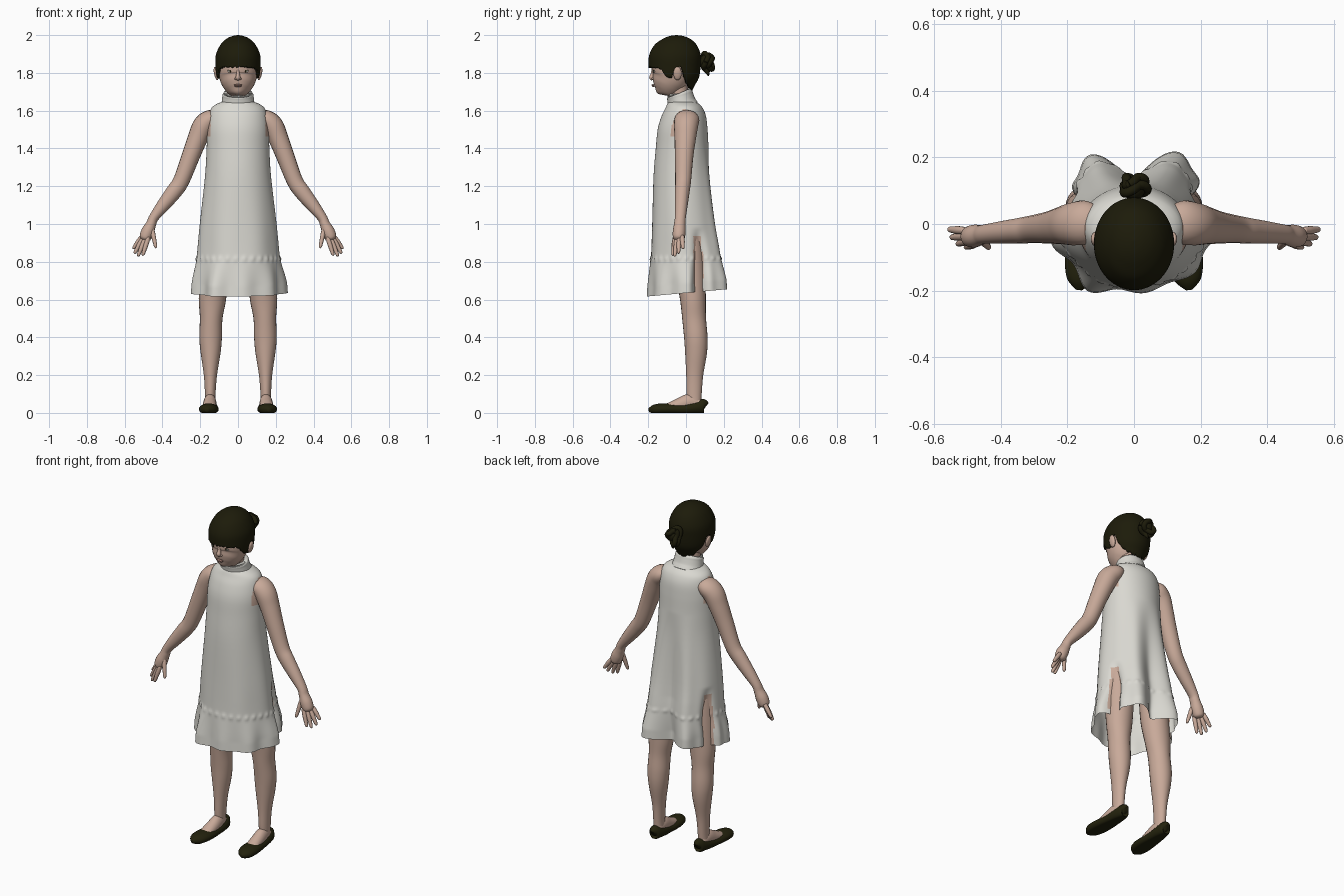
import bpy, bmesh, math, random
from mathutils import Vector, Matrix

random.seed(4)
if "Cube" in bpy.data.objects:
    bpy.data.objects.remove(bpy.data.objects["Cube"])


def material(name, rgb):
    m = bpy.data.materials.new(name)
    m.use_nodes = True
    m.diffuse_color = (*rgb, 1)
    bsdf = m.node_tree.nodes["Principled BSDF"]
    bsdf.inputs["Base Color"].default_value = (*rgb, 1)
    bsdf.inputs["Roughness"].default_value = 0.8
    return m


SKIN = material("skin", (.58, .40, .32))
CLOTH = material("ivory cloth", (.70, .69, .64))
HAIR = material("dark brown hair", (.012, .011, .003))
SHOE = material("dark shoe", (.017, .016, .004))
LIP = material("lip pink", (.47, .27, .22))
WHITE = material("eye white", (.58, .54, .50))


def finish(bm, name, mats, mirror=False, rule=None):
    """Turn a bmesh into a smooth object, optionally mirrored and recoloured."""
    bmesh.ops.recalc_face_normals(bm, faces=bm.faces)
    for f in bm.faces:
        f.smooth = True
        if rule:
            f.material_index = rule(f.calc_center_median())
    mesh = bpy.data.meshes.new(name)
    bm.to_mesh(mesh)
    bm.free()
    ob = bpy.data.objects.new(name, mesh)
    bpy.context.collection.objects.link(ob)
    for m in mats:
        mesh.materials.append(m)
    if mirror:
        ob.modifiers.new("mirror", 'MIRROR').use_mirror_merge = False
    return ob


def smooth(keys, steps=6):
    """Catmull-Rom interpolation of tuples."""
    pts = [Vector(k) for k in keys]
    pts = [pts[0]] + pts + [pts[-1]]
    out = []
    for a, b, c, d in zip(pts, pts[1:], pts[2:], pts[3:]):
        for i in range(steps):
            t = i / steps
            out.append(b + (c - a) * (t / 2) + (a * 2 - b * 5 + c * 4 - d) * (t * t / 2)
                       + (b * 3 - a - c * 3 + d) * (t ** 3 / 2))
    return out + [pts[-1]]


def at(table, h):
    """Linear look-up in rows sorted by their first value."""
    for a, b in zip(table, table[1:]):
        if a[0] <= h <= b[0]:
            k = (h - a[0]) / max(b[0] - a[0], 1e-9)
            return [p + (q - p) * k for p, q in zip(a, b)]
    return list(table[0] if h < table[0][0] else table[-1])


def skin_rows(rows, caps=(True, True)):
    """Bridge closed rows of points with quads."""
    bm = bmesh.new()
    vs = [[bm.verts.new(p) for p in row] for row in rows]
    n = len(vs[0])
    for a, b in zip(vs, vs[1:]):
        for i in range(n):
            bm.faces.new((a[i], a[(i + 1) % n], b[(i + 1) % n], b[i]))
    for cap, row in zip(caps, (vs[0], vs[-1])):
        if cap:
            bm.faces.new(row)
    return bm


def tube(name, keys, mat, ref=(0, 1, 0), n=20, mirror=False, floor=False):
    """Elliptical tube through keys of (x, y, z, width radius, depth radius)."""
    dense = smooth(keys)
    rows = []
    for i, k in enumerate(dense):
        a, b = dense[max(i - 1, 0)], dense[min(i + 1, len(dense) - 1)]
        t = Vector((b - a)[:3]).normalized()
        u = Vector(ref).cross(t).normalized()
        v = t.cross(u)
        row = []
        for j in range(n):
            th = math.tau * j / n
            p = Vector(k[:3]) + u * k[3] * math.cos(th) + v * k[4] * math.sin(th)
            if floor:
                p.z = max(p.z, 0)
            row.append(p)
        rows.append(row)
    return finish(skin_rows(rows), name, [mat], mirror)


def ball(name, loc, scale, mat, mirror=False, tilt=0):
    bm = bmesh.new()
    mx = Matrix.Translation(loc) @ Matrix.Rotation(tilt, 4, 'Y') @ Matrix.Diagonal((*scale, 1))
    bmesh.ops.create_uvsphere(bm, u_segments=16, v_segments=10, radius=1, matrix=mx)
    return finish(bm, name, [mat], mirror)


# Dress: body, gathered ruffle, rear folds, and openings at the rear of each thigh
dress_keys = smooth([(.60, 0, .246, .204), (.70, 0, .238, .198), (.80, 0, .222, .190),
                     (.84, 0, .218, .186), (1.0, -.01, .203, .17), (1.25, -.02, .175, .152),
                     (1.4, -.02, .166, .14), (1.5, -.018, .164, .132), (1.57, -.012, .155, .118),
                     (1.615, -.01, .140, .098), (1.638, -.016, .108, .082), (1.65, -.02, .076, .068)])


def bump(x, centre, width):
    return math.exp(-((x - centre) / width) ** 2)


def ramp(h, top, length):
    return max(0, min(1, (top - h) / length))


def dress_point(th, h):
    _, cy, rx, ry = at(dress_keys, h)
    fold, body = ramp(h, .83, .16), ramp(h, 1.4, .5)
    left = math.cos(th) > 0
    side = math.degrees(math.asin(max(-1, min(1, math.sin(th)))))
    s = 1 + .012 * math.cos(7 * th + 1) * ramp(h, 1.3, .4)
    s += fold * (.04 * math.cos(9 * th + .6) + .07 * bump(side, 6, 7))
    s += bump(side, 62, 13) * (.12 * body + (.13 if left else .03) * fold)
    s -= bump(side, 90, 17) * (.24 * body + .08 * fold)
    s += 0 if left else fold * .11 * bump(side, -63, 11)
    s += bump(h, .815, .012) * (.012 + .018 * math.cos(31 * th))
    s -= bump(side, 25, 9) * .28 * ramp(h, .98, .22)
    y = cy + ry * s * math.sin(th)
    return Vector((rx * s * math.cos(th), y, h + fold * .09 * (y + .2)))


def dress_colour(c):
    if c.z > 1.46 and abs(c.x) > .145:
        return 1
    strip = .04 < c.y < .088 - .01 * (c.z > .85) and c.z < .94 and .1 < abs(c.x) < .215
    return int(strip)


N = 144
levels = [.617 + (1.65 - .617) * i / 100 for i in range(101)]
rows = [[dress_point(math.tau * j / N, h) for j in range(N)] for h in levels]
finish(skin_rows(rows, (False, True)), "dress", [CLOTH, SKIN], rule=dress_colour)
tube("collar", [(0, -.012, 1.615, .093, .080), (0, -.022, 1.642, .087, .074),
                (0, -.030, 1.672, .083, .071), (0, -.034, 1.686, .082, .070),
                (0, -.036, 1.692, .076, .064), (0, -.034, 1.684, .066, .058)], CLOTH, n=32)

# Arms, hands and fingers
tube("arm", [(.10, .005, 1.565, .030, .045), (.145, .005, 1.555, .050, .065),
             (.183, 0, 1.52, .057, .064), (.213, -.004, 1.455, .053, .057),
             (.25, -.01, 1.36, .048, .049), (.30, -.015, 1.23, .043, .042),
             (.34, -.02, 1.17, .042, .039), (.395, -.025, 1.1, .035, .034),
             (.445, -.03, 1.035, .026, .029), (.46, -.033, 1.0, .027, .03),
             (.478, -.036, .96, .034, .034), (.492, -.038, .925, .030, .030),
             (.497, -.039, .912, .012, .014)], SKIN, mirror=True)
fingers = {"index_finger": ((.474, -.058, .93), (.505, -.070, .832)),
           "middle_finger": ((.490, -.048, .925), (.530, -.060, .828)),
           "ring_finger": ((.503, -.036, .925), (.549, -.040, .843)),
           "little_finger": ((.508, -.020, .935), (.556, -.016, .868)),
           "thumb": ((.458, -.045, .985), (.434, -.072, .872))}
for name, (base, tip) in fingers.items():
    a, b = Vector(base), Vector(tip)
    keys = [(*a.lerp(b, t), r, r) for t, r in
            ((0, .011), (.35, .0125), (.7, .0105), (.93, .008), (1, .002))]
    tube(name, keys, SKIN, n=10, mirror=True)

# Legs, feet and flat shoes
tube("leg", [(.147, .045, .04, .028, .034), (.147, .043, .10, .028, .04),
             (.146, .046, .20, .035, .045), (.145, .053, .32, .053, .058),
             (.145, .052, .40, .060, .062), (.142, .043, .50, .060, .063),
             (.136, .037, .60, .072, .068), (.125, .025, .74, .078, .078),
             (.115, .015, .95, .075, .075)], SKIN, n=24, mirror=True)
tube("foot", [(.147, .07, .045, .026, .03), (.148, .02, .055, .033, .045),
              (.150, -.03, .043, .036, .038), (.153, -.08, .032, .036, .026),
              (.157, -.12, .022, .030, .018)], SKIN, (0, 0, 1), mirror=True)
tube("shoe", [(.146, .104, .032, .010, .018), (.146, .093, .036, .030, .038),
              (.147, .05, .028, .040, .035), (.150, -.02, .020, .045, .030),
              (.153, -.08, .020, .051, .030), (.157, -.13, .020, .050, .030),
              (.162, -.17, .018, .038, .025), (.165, -.197, .015, .010, .010)],
     SHOE, (0, 0, 1), n=24, mirror=True, floor=True)

# Head, neck and face
tube("neck", [(0, -.025, 1.62, .058, .052), (0, -.045, 1.72, .060, .056),
              (0, -.06, 1.78, .070, .07)], SKIN)
tube("head", [(0, -.120, 1.683, .012, .02), (0, -.118, 1.69, .040, .046),
              (0, -.108, 1.71, .065, .068), (0, -.095, 1.74, .086, .087),
              (0, -.080, 1.78, .100, .1), (0, -.075, 1.83, .105, .107),
              (0, -.070, 1.88, .100, .108), (0, -.065, 1.93, .07, .08)], SKIN, (0, 1, 0), 32)
tube("nose", [(0, -.172, 1.822, .007, .008), (0, -.178, 1.795, .009, .009),
              (0, -.182, 1.775, .013, .013), (0, -.177, 1.763, .008, .007)], SKIN, n=14)
ball("nostril_wing", (.011, -.175, 1.769), (.008, .009, .006), SKIN, True)
ball("ear", (.116, -.045, 1.797), (.011, .022, .036), SKIN, True, .2)
ball("eye", (.041, -.167, 1.808), (.0155, .006, .006), WHITE, True)
ball("iris", (.041, -.1705, 1.808), (.0062, .004, .0058), HAIR, True)
ball("upper_lash", (.041, -.170, 1.814), (.017, .0045, .0016), HAIR, True, .06)
ball("upper_lip", (0, -.175, 1.7365), (.023, .008, .0038), LIP)
ball("lower_lip", (0, -.172, 1.7300), (.019, .009, .0048), LIP)

# Hair: cap whose lower edge follows the fringe, side locks, ears and nape
hair_keys = smooth([(1.70, -.04, .065, .07), (1.74, -.05, .09, .10), (1.78, -.06, .113, .13),
                    (1.85, -.06, .12, .138), (1.90, -.058, .116, .135), (1.95, -.055, .092, .11),
                    (1.98, -.05, .062, .073), (1.995, -.05, .03, .036), (2.0, -.05, .002, .002)])
edge = [(0, 1.834), (.9, 1.826), (1.15, 1.80), (1.32, 1.768), (1.48, 1.78), (1.58, 1.83),
        (1.82, 1.83), (1.98, 1.765), (2.3, 1.722), (math.pi, 1.708)]
M = 96
hems = [at(edge, abs(math.tau * j / M - math.pi))[1] + random.uniform(-.007, .007) for j in range(M)]
rows = []
for i in range(33):
    k = math.sin(i / 32 * math.pi / 2)
    row = []
    for j in range(M):
        a = math.tau * j / M - math.pi
        h = hems[j] + (2.0 - hems[j]) * k
        _, cy, rx, ry = at(hair_keys, h)
        row.append((rx * math.sin(a), cy - ry * math.cos(a), h))
    rows.append(row)
hair = finish(skin_rows(rows, (False, True)), "hair", [HAIR])
shell = hair.modifiers.new("thickness", 'SOLIDIFY')
shell.thickness = .012

# Bun: a core wrapped by twisted coils
ball("bun_core", (0, .105, 1.857), (.034, .036, .040), HAIR)
for c, (radius, depth, phase) in enumerate(((.034, .105, 0), (.027, .128, 2))):
    coil = []
    for i in range(19):
        a = math.tau * i / 18 + phase
        r = radius + .006 * math.cos(3 * a)
        coil.append((r * math.cos(a), depth + .012 * math.sin(2 * a),
                     1.857 + r * 1.25 * math.sin(a), .014, .014))
    tube("bun_coil_%d" % (c + 1), coil, HAIR, n=10)
tube("bun_loose_end", [(.01, .10, 1.82, .012, .012), (.008, .115, 1.80, .010, .010),
                       (0, .118, 1.785, .003, .003)], HAIR, n=8)
